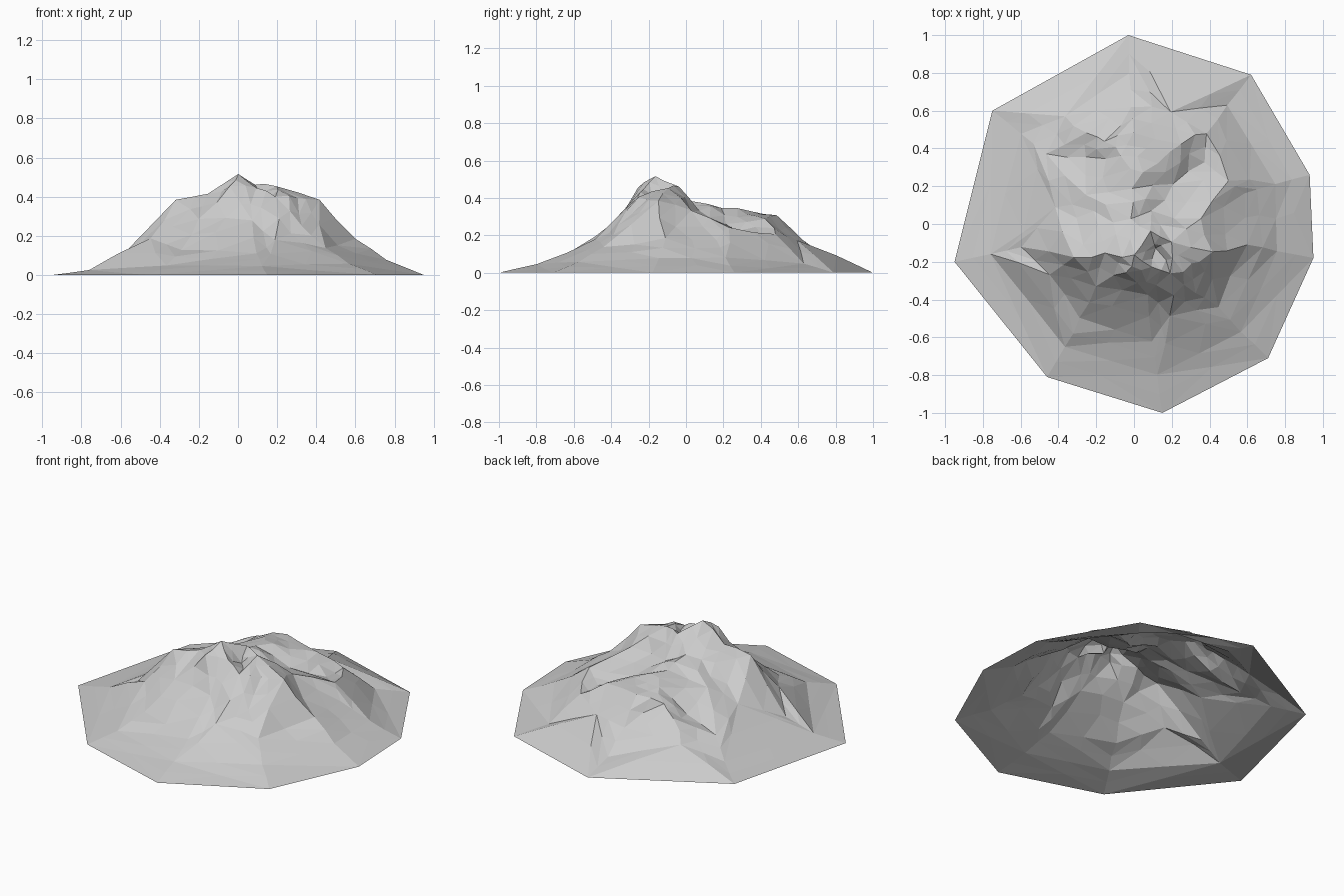
import bpy, bmesh, random
from mathutils import Vector
from mathutils.geometry import delaunay_2d_cdt

if "Cube" in bpy.data.objects:
    bpy.data.objects.remove(bpy.data.objects["Cube"])

random.seed(4)

# nine-sided foot outline: x, y, height at 80 % and at 62 % of the radius
FOOT = [(-.03, 1, .05, .165), (.62, .79, .05, .20), (.93, .26, .08, .18),
        (.95, -.18, .08, .18), (.71, -.71, .06, .14), (.15, -1, .045, .115),
        (-.46, -.81, .05, .135), (-.95, -.2, .025, .10), (-.75, .6, .05, .14)]

# front crest, running left to right over the main peak
CREST = [(-.46, -.26, .19), (-.31, -.18, .39), (-.15, -.16, .42), (0, -.175, .525),
         (-.03, -.25, .45), (.09, -.22, .45), (.2, -.26, .41), (.3, -.22, .385),
         (.41, -.16, .395)]
# small notch behind the crest, with the knoll beyond it
NOTCH = [(.12, -.14, .39), (.09, -.05, .46), (.19, -.09, .46)]
# steep face below the crest
FACE = [(-.2, -.32, .29), (.06, -.37, .29), (.2, -.48, .175), (.33, -.36, .26)]
# spur from the peak to the back shoulder
SPUR = [(-.03, .03, .39), (0, .2, .355), (.12, .33, .325), (.25, .43, .28),
        (-.06, .36, .32), (0, .47, .31), (-.15, .44, .285)]
# back slope below the shoulder, with its left-hand ridge
BACK = [(-.25, .49, .22), (-.37, .57, .135), (.2, .6, .18)]
# gully running to the back right, with its right-hand ridge
GULLY = [(.1, .06, .34), (.22, .2, .26), (.36, .33, .20), (.35, .02, .33), (.5, .24, .25)]
# gentle left flank
FLANK = [(-.2, -.02, .36), (-.25, .15, .29), (-.42, .08, .21), (-.26, .35, .21)]


def ring(k, col):
    return [(row[0] * k, row[1] * k, row[col] if col else 0) for row in FOOT]


points = (ring(1, 0) + ring(.8, 2) + ring(.62, 3) + CREST + NOTCH + FACE
          + SPUR + BACK + GULLY + FLANK)

# triangulate the control points in plan, then lift them to height
flat = [Vector(p[:2]) for p in points]
_, _, faces, source, _, _ = delaunay_2d_cdt(flat, [], [list(range(9))], 1, 1e-5)
bm = bmesh.new()
verts = [bm.verts.new(points[s[0]]) for s in source]
for f in faces:
    bm.faces.new([verts[i] for i in f])

# split into smaller facets and roughen the new points
coarse = set(verts)
bmesh.ops.subdivide_edges(bm, edges=[e for e in bm.edges if not e.is_boundary],
                          cuts=1, use_grid_fill=True)
bmesh.ops.triangulate(bm, faces=bm.faces[:])
for v in bm.verts:
    if v not in coarse and not v.is_boundary:
        amount = min(1, v.co.z / .2)
        v.co += amount * Vector((random.uniform(-.014, .014), random.uniform(-.014, .014),
                                 random.uniform(-.011, .008)))
bmesh.ops.recalc_face_normals(bm, faces=bm.faces[:])
if sum(f.normal.z for f in bm.faces) < 0:
    bmesh.ops.reverse_faces(bm, faces=bm.faces[:])

# open-bottomed, flat-shaded mountain shell
mesh = bpy.data.meshes.new("mountain")
bm.to_mesh(mesh)
bm.free()
bpy.context.collection.objects.link(bpy.data.objects.new("mountain", mesh))
